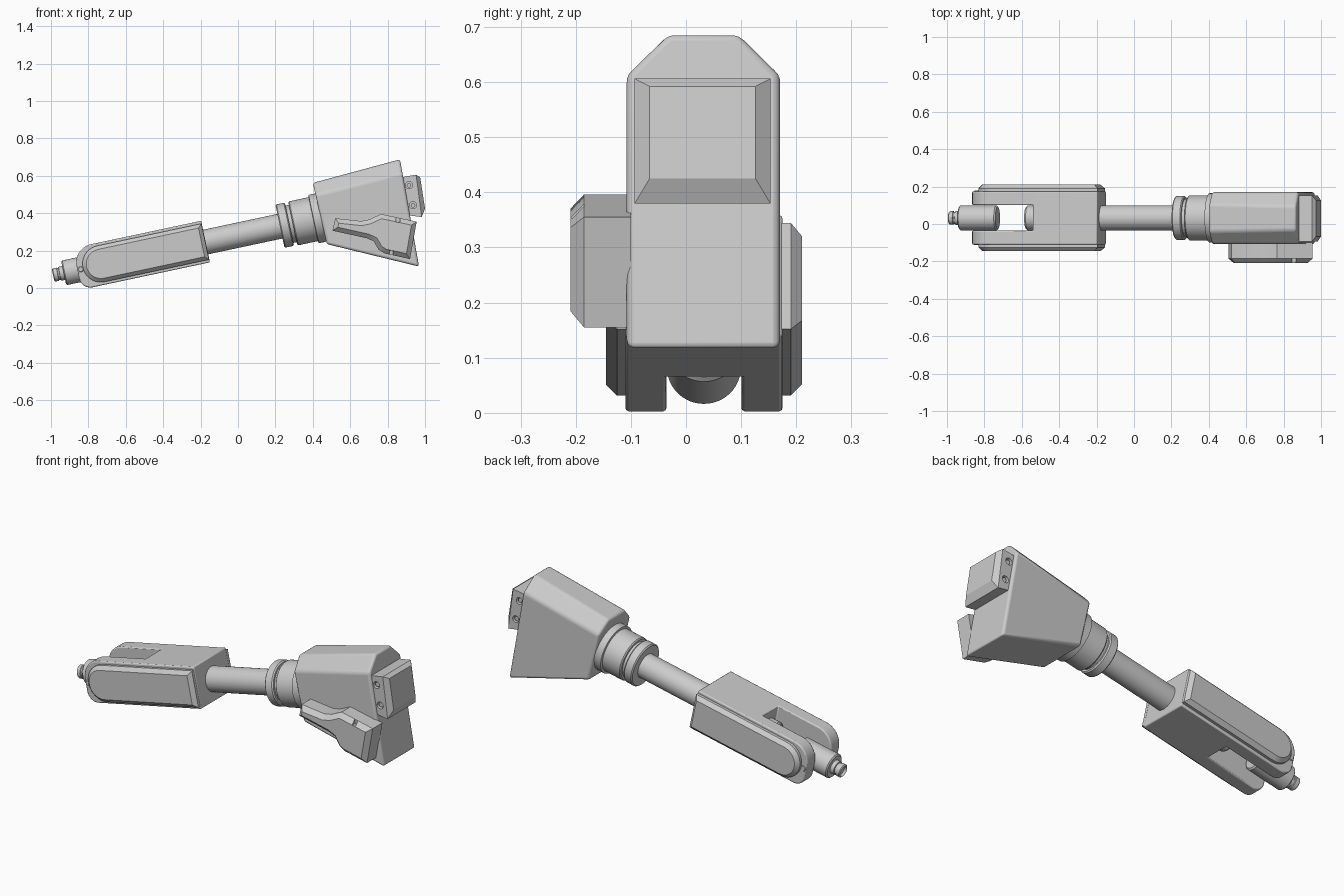
import bpy, bmesh, math
from mathutils import Vector

if "Cube" in bpy.data.objects:
    bpy.data.objects.remove(bpy.data.objects["Cube"])

T = math.radians(12)          # tilt of the main axis
CY, CZ = 0.0325, 0.289        # axis offset in y and z


def loc(u, w):
    """Along-axis / across-axis coordinates to world x, z."""
    return (u * math.cos(T) - w * math.sin(T),
            CZ + u * math.sin(T) + w * math.cos(T))


def finish(name, bm, bevel=0.0):
    bmesh.ops.recalc_face_normals(bm, faces=bm.faces)
    me = bpy.data.meshes.new(name)
    bm.to_mesh(me)
    bm.free()
    ob = bpy.data.objects.new(name, me)
    bpy.context.collection.objects.link(ob)
    if bevel:
        b = ob.modifiers.new("bevel", 'BEVEL')
        b.width, b.segments, b.limit_method = bevel, 3, 'ANGLE'
        b.angle_limit = math.radians(35)
    return ob


def prism(name, pts, y0, y1, chamfer=0.0, bevel=0.0):
    """Extrude a world xz profile from y0 to y1, chamfering the y1 face."""
    bm = bmesh.new()
    s = chamfer if y1 > y0 else -chamfer
    rings = [[bm.verts.new((x, y, z)) for x, z in pts] for y in (y0, y1 - s)]
    bm.faces.new(rings[0])
    cap = bm.faces.new(rings[1])
    n = len(pts)
    for i in range(n):
        j = (i + 1) % n
        bm.faces.new((rings[0][i], rings[0][j], rings[1][j], rings[1][i]))
    bmesh.ops.recalc_face_normals(bm, faces=bm.faces)
    if chamfer:
        bmesh.ops.inset_region(bm, faces=[cap], thickness=chamfer, use_even_offset=True)
        for v in cap.verts:
            v.co.y = y1
    return finish(name, bm, bevel)


def lathe(name, prof, wc=-0.006, seg=48):
    """Revolve (u, radius) points around the tilted axis."""
    bm = bmesh.new()
    rings = []
    for u, r in prof:
        ring = []
        for k in range(seg):
            a = 2 * math.pi * k / seg
            x, z = loc(u, wc + r * math.sin(a))
            ring.append(bm.verts.new((x, CY + r * math.cos(a), z)))
        rings.append(ring)
    for a, b in zip(rings, rings[1:]):
        for k in range(seg):
            m = (k + 1) % seg
            bm.faces.new((a[k], a[m], b[m], b[k]))
    bm.faces.new(rings[0])
    bm.faces.new(rings[-1])
    return finish(name, bm)


def arc(cu, cw, r, a0, a1, n=10):
    return [(cu + r * math.cos(math.radians(a0 + (a1 - a0) * i / n)),
             cw + r * math.sin(math.radians(a0 + (a1 - a0) * i / n))) for i in range(n + 1)]


def circle(cx, cz, r, n=20):
    return arc(cx, cz, r, 0, 360 - 360 / n, n - 1)


def local(pts):
    return [loc(u, w) for u, w in pts]


def cut(ob, cutter):
    m = ob.modifiers.new("cut", 'BOOLEAN')
    m.operation, m.object, m.solver = 'DIFFERENCE', cutter, 'EXACT'
    bpy.context.view_layer.objects.active = ob
    bpy.ops.object.modifier_apply(modifier=m.name)
    bpy.data.objects.remove(cutter)


def box(u0, u1, w0, w1):
    return local([(u0, w0), (u1, w0), (u1, w1), (u0, w1)])


# Forked lower body with an open slot
fork = prism("fork_body", local([(-0.178, -0.117), (-0.178, 0.11)]
             + arc(-0.78, 0.01, 0.10, 90, 180) + arc(-0.82, -0.057, 0.06, 180, 270)),
             -0.11, 0.175)
cut(fork, prism("slot_cutter", box(-1.0, -0.53, -0.3, 0.3), CY - 0.068, CY + 0.068))
b = fork.modifiers.new("bevel", 'BEVEL')
b.width, b.segments, b.limit_method = 0.006, 2, 'ANGLE'

# Raised side plates and pivot pins
plate = local([(-0.18, -0.102), (-0.18, 0.095)] + arc(-0.75, -0.0035, 0.0985, 90, 270, 20))
pin = local(circle(-0.862, -0.01, 0.015))
for side, s in (("front", -1), ("back", 1)):
    prism(side + "_side_plate", plate, CY + s * 0.14, CY + s * 0.1775, 0.02)
    prism(side + "_pivot_pin", pin, CY + s * 0.08, CY + s * 0.146, 0.003)

# Rod end with recessed tip
lathe("rod_end", [(-0.955, 0.06), (-0.949, 0.067), (-0.755, 0.067), (-0.747, 0.06)], -0.01)
lathe("rod_tip", [(-1.0, 0.024), (-1.008, 0.026), (-1.013, 0.03), (-1.008, 0.036), (-0.988, 0.036),
                  (-0.986, 0.032), (-0.978, 0.032), (-0.976, 0.038), (-0.945, 0.038)], -0.01)

# Main shaft, its end showing in the slot
lathe("shaft", [(-0.59, 0.058), (-0.58, 0.067), (0.26, 0.067)])

# Stepped collar
lathe("collar", [(0.228, 0.085), (0.228, 0.112), (0.234, 0.118), (0.274, 0.118), (0.28, 0.112),
                 (0.28, 0.102), (0.298, 0.102), (0.298, 0.114), (0.304, 0.12), (0.41, 0.12),
                 (0.412, 0.132), (0.46, 0.132)])

# Flared head with chamfered top
bm = bmesh.new()
ends = []
for lo, hi, c in (((0.475, 0.235), (0.40, 0.562), 0.066), ((0.968, 0.115), (0.866, 0.688), 0.075)):
    lo, hi = Vector(lo), Vector(hi)
    mid = hi + (lo - hi).normalized() * c
    h, yc = 0.139, 0.0315
    sec = [(-h, lo), (h, lo), (h, mid), (h - c, hi), (c - h, hi), (-h, mid)]
    ends.append([bm.verts.new((p.x, yc + y, p.y)) for y, p in sec])
for i in range(6):
    j = (i + 1) % 6
    bm.faces.new((ends[0][i], ends[0][j], ends[1][j], ends[1][i]))
for e in ends:
    bm.faces.new(e)
finish("head", bm, 0.013)

# Rear block, chamfered on its outer face, with side holes
bm = bmesh.new()
loops = []
for pts, h in ((((0.86, 0.59), (0.90, 0.39)), 0.123),
               (((0.952, 0.606), (0.982, 0.380)), 0.123),
               (((0.974, 0.592), (1.0, 0.425)), 0.096)):
    (xt, zt), (xb, zb) = pts
    loops.append([bm.verts.new(p) for p in ((xt, 0.03 - h, zt), (xt, 0.03 + h, zt),
                                            (xb, 0.03 + h, zb), (xb, 0.03 - h, zb))])
for a, c in zip(loops, loops[1:]):
    for i in range(4):
        j = (i + 1) % 4
        bm.faces.new((a[i], a[j], c[j], c[i]))
bm.faces.new(loops[0])
bm.faces.new(loops[-1])
block = finish("rear_block", bm)
for x, z in ((0.914, 0.55), (0.936, 0.443)):
    for y in (-0.093, 0.153):
        cut(block, prism("hole_cutter", circle(x, z, 0.019), y - 0.02, y + 0.02))
        prism("block_screw", circle(x, z, 0.012), 0.03, y + (0.008 if y < 0 else -0.008))

# Side grip with chamfered outline and two small notches
grip = prism("side_grip", [(0.52, 0.373), (0.66, 0.358), (0.70, 0.366), (0.765, 0.396),
                           (0.955, 0.355), (0.92, 0.155), (0.785, 0.185), (0.752, 0.205),
                           (0.725, 0.25), (0.69, 0.266), (0.505, 0.307)],
             -0.10, -0.209, 0.024)
for x, z in ((0.855, 0.375), (0.82, 0.178)):
    cut(grip, prism("notch_cutter", [(x - 0.01, z - 0.022), (x + 0.01, z - 0.022),
                                     (x + 0.01, z + 0.022), (x - 0.01, z + 0.022)], -0.185, -0.25))

# Smooth round surfaces, keep edges sharp
bpy.ops.object.select_all(action='DESELECT')
for ob in bpy.context.scene.objects:
    ob.select_set(True)
    bpy.context.view_layer.objects.active = ob
bpy.ops.object.shade_smooth_by_angle(angle=math.radians(30))
